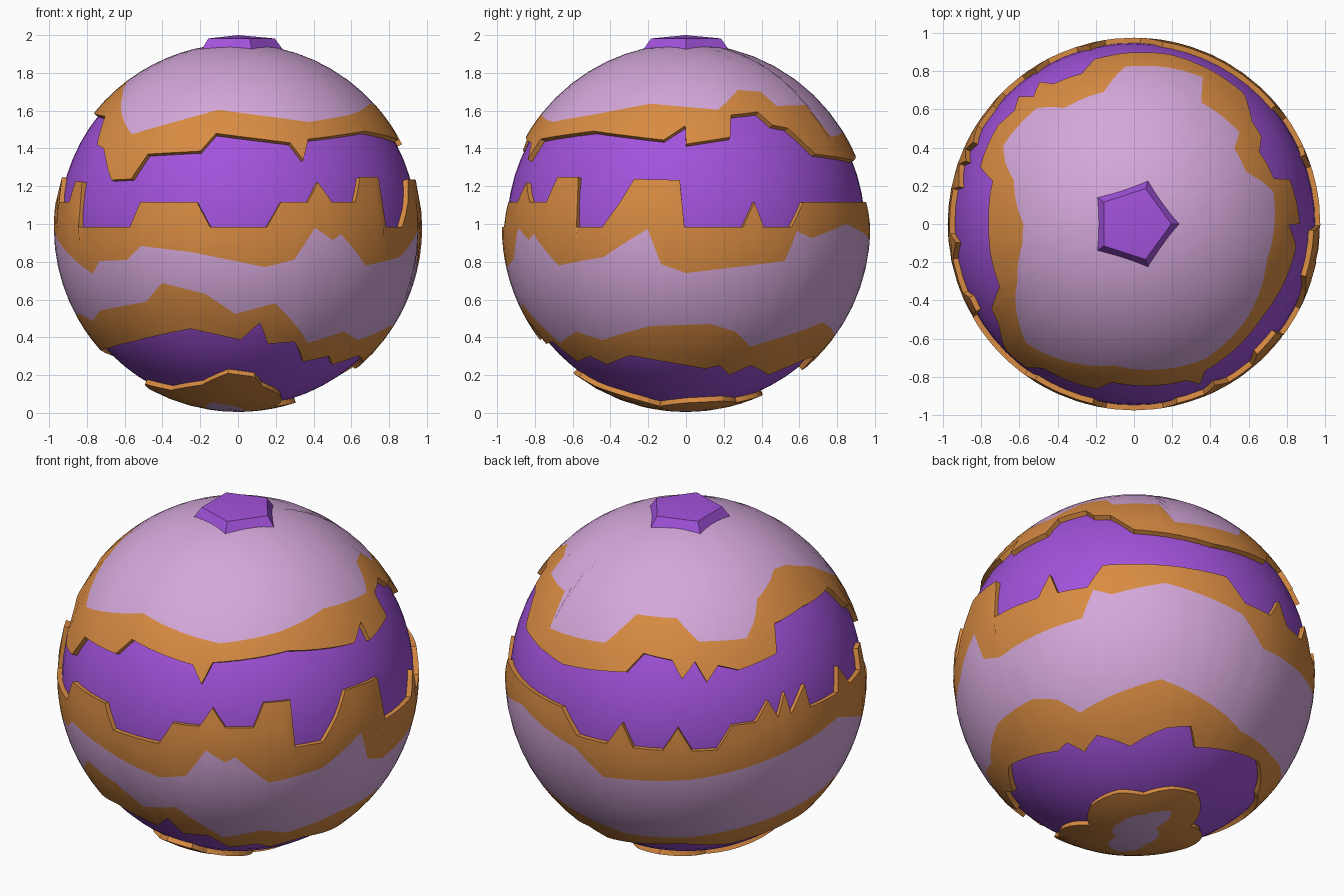
import bpy, bmesh, math

CZ, R_OUT, R_IN = 0.98, 0.975, 0.948


def material(name, rgb):
    m = bpy.data.materials.new(name)
    m.diffuse_color = (*rgb, 1)
    return m


pink = material("pale pink", (0.66, 0.39, 0.70))
orange = material("orange", (0.69, 0.26, 0.055))
purple = material("purple", (0.36, 0.085, 0.71))

# Jagged coastlines: (azimuth from the front towards +x, height) pairs
north_pink = [(-80, 1.755), (-64, 1.68), (-42, 1.475), (-8, 1.605), (28, 1.54), (51, 1.58),
              (75, 1.637), (103, 1.605), (115, 1.71), (127, 1.7), (131, 1.625), (151, 1.63),
              (155, 1.46), (183, 1.5), (193, 1.65), (211, 1.65), (220, 1.55), (239, 1.54),
              (244, 1.6), (250, 1.69), (270, 1.765)]
north_edge = [(-65, 1.57), (-59, 1.42), (-54, 1.40), (-45.4, 1.233), (-37, 1.238), (-32.3, 1.37),
              (-13, 1.386), (-8, 1.48), (18.6, 1.43), (22.4, 1.34), (25.8, 1.45), (54, 1.492),
              (82, 1.445), (89.7, 1.52), (90, 1.423), (106, 1.46), (108, 1.577), (120, 1.593),
              (124.4, 1.524), (131, 1.508), (140, 1.37), (168, 1.335), (193.5, 1.384),
              (199, 1.485), (210, 1.463), (213.6, 1.372), (218.3, 1.458), (222.3, 1.355),
              (226.6, 1.434), (234, 1.40), (249.6, 1.44), (253, 1.573), (270, 1.59)]
belt_top = [(-60, 0.984), (-36, 0.984), (-32.4, 1.116), (-13, 1.116), (-8.7, 0.984), (9, 0.984),
            (13.6, 1.116), (22.5, 1.116), (26.6, 1.222), (31, 1.116), (40, 1.116), (43.5, 1.249),
            (52.5, 1.249), (53.5, 0.984), (63, 0.984), (68.8, 1.116), (73, 1.238), (88, 1.233),
            (89.5, 0.984), (108, 0.984), (112, 1.116), (115, 0.984), (125, 0.984), (130, 1.116),
            (171, 1.116), (178, 0.984), (189, 0.984), (194, 1.116), (198, 0.984), (207.6, 0.984),
            (212.4, 1.116), (217, 0.984), (225, 0.984), (230, 1.116), (238, 1.116), (243, 1.22),
            (246, 1.116), (249.5, 1.24), (251, 1.116), (258, 1.247), (259, 1.116), (273, 1.116),
            (276, 1.249), (281, 1.116), (292, 1.116), (294, 1.225), (299, 1.225)]
belt_pink_top = [(-88, 0.98), (-72, 0.87), (-54.6, 0.735), (-50, 0.804), (-37.7, 0.81), (-32, 0.884),
                 (-15, 0.852), (8.6, 0.772), (18, 0.81), (24.7, 0.98), (31, 0.915), (34, 0.947),
                 (45, 0.78), (63, 0.825), (78, 0.974), (82, 0.788), (90, 0.74), (106, 0.772),
                 (123, 0.804), (127, 0.963), (133, 0.926), (150, 1.0), (165, 0.95), (177, 0.91),
                 (187, 0.77), (217, 0.807), (236, 0.86)]
belt_pink_low = [(-66, 0.487), (-57, 0.54), (-33, 0.587), (-25.6, 0.688), (-11, 0.63), (-1, 0.524),
                 (12.7, 0.58), (29, 0.37), (44, 0.43), (55, 0.385), (77, 0.46), (99, 0.47),
                 (109, 0.43), (117, 0.35), (138, 0.43), (150, 0.48), (165, 0.43), (190, 0.355),
                 (215, 0.37), (250, 0.45), (282, 0.53)]
belt_low = [(-69, 0.34), (-45, 0.38), (-18, 0.445), (1, 0.386), (8, 0.476), (12, 0.365), (23, 0.376),
            (31, 0.27), (43.5, 0.3), (50, 0.254), (65, 0.303), (99, 0.233), (106, 0.25), (113, 0.2),
            (122, 0.25), (138, 0.2), (155, 0.275), (166, 0.3), (172, 0.227), (212, 0.31),
            (235, 0.27), (265, 0.33)]
south_edge = [(-73, 0.153), (-50, 0.12), (-22, 0.148), (-5, 0.21), (9, 0.19), (15, 0.14), (55, 0.035),
              (90, 0.053), (126, 0.063), (150, 0.055), (173, 0.084), (195, 0.1), (235, 0.055)]
south_pink = [(-60, 0.02), (-25, 0.055), (0, 0.03), (15, 0.012), (110, 0.012), (160, 0.02),
              (192, 0.04), (215, 0.012)]
NORTH, SOUTH = [(0, CZ + R_OUT)], [(0, CZ - R_OUT)]


def height(line, a):
    """Periodic straight-line interpolation of a coastline."""
    pts = sorted((p % 360, z) for p, z in line)
    pts = [(pts[-1][0] - 360, pts[-1][1])] + pts + [(pts[0][0] + 360, pts[0][1])]
    for (a0, z0), (a1, z1) in zip(pts, pts[1:]):
        if a0 <= a <= a1:
            return z0 + (z1 - z0) * (a - a0) / max(a1 - a0, 1e-6)


def finish(bm, name, mats):
    me = bpy.data.meshes.new(name)
    bm.to_mesh(me)
    bm.free()
    for m in mats:
        me.materials.append(m)
    ob = bpy.data.objects.new(name, me)
    bpy.context.collection.objects.link(ob)
    return ob


def crust(name, lines, bands):
    """Shell between coastlines; bands = (material, rows) from top to bottom."""
    mats = [pink, orange]
    cols = {float(k) for k in range(0, 360, 6)}
    for line in lines:
        cols |= {float(p % 360) for p, _ in line}
    bm = bmesh.new()
    grid = []
    for a in sorted(cols):
        th = [math.acos(max(-1, min(1, (height(l, a) - CZ) / R_OUT))) for l in lines]
        rows = [(th[0], R_OUT)]
        for t0, t1, (_, n) in zip(th, th[1:], bands):
            rows += [(t0 + (t1 - t0) * k / n, R_OUT) for k in range(1, n + 1)]
        # rims drop down to the core at the open edges
        if lines[0] is not NORTH:
            rows.insert(0, (th[0], R_IN - 0.008))
        if lines[-1] is not SOUTH:
            rows.append((th[-1], R_IN - 0.008))
        p = math.radians(a)
        grid.append([bm.verts.new((r * math.sin(t) * math.sin(p), -r * math.sin(t) * math.cos(p),
                                   CZ + r * math.cos(t))) for t, r in rows])
    kinds = [(m, True) for m, n in bands for _ in range(n)]
    if lines[0] is not NORTH:
        kinds.insert(0, (orange, False))
    if lines[-1] is not SOUTH:
        kinds.append((orange, False))
    for c0, c1 in zip(grid, grid[1:] + grid[:1]):
        for k, (m, smooth) in enumerate(kinds):
            f = bm.faces.new((c0[k], c0[k + 1], c1[k + 1], c1[k]))
            f.material_index, f.smooth = mats.index(m), smooth
    bmesh.ops.remove_doubles(bm, verts=bm.verts, dist=1e-5)
    return finish(bm, name, mats)


# Crust plates
crust("north_crust", [NORTH, north_pink, north_edge], [(pink, 8), (orange, 3)])
crust("middle_crust", [belt_top, belt_pink_top, belt_pink_low, belt_low],
      [(orange, 3), (pink, 5), (orange, 3)])
crust("south_crust", [south_edge, south_pink, SOUTH], [(orange, 3), (pink, 2)])

# Inner core seen through the gaps
bm = bmesh.new()
bmesh.ops.create_uvsphere(bm, u_segments=64, v_segments=32, radius=R_IN)
bmesh.ops.translate(bm, verts=bm.verts, vec=(0, 0, CZ))
for f in bm.faces:
    f.smooth = True
finish(bm, "core", [purple])

# Five-sided cap on the north pole, slightly domed
bm = bmesh.new()
ring = lambda r, z: [bm.verts.new((r * math.cos(k * math.tau / 5), r * math.sin(k * math.tau / 5), z))
                     for k in range(5)]
low, high, tip = ring(0.24, 1.92), ring(0.195, 1.982), bm.verts.new((0, 0, 2.0))
for k in range(5):
    j = (k + 1) % 5
    bm.faces.new((low[k], low[j], high[j], high[k]))
    bm.faces.new((high[k], high[j], tip)).smooth = True
finish(bm, "pole_cap", [purple])
